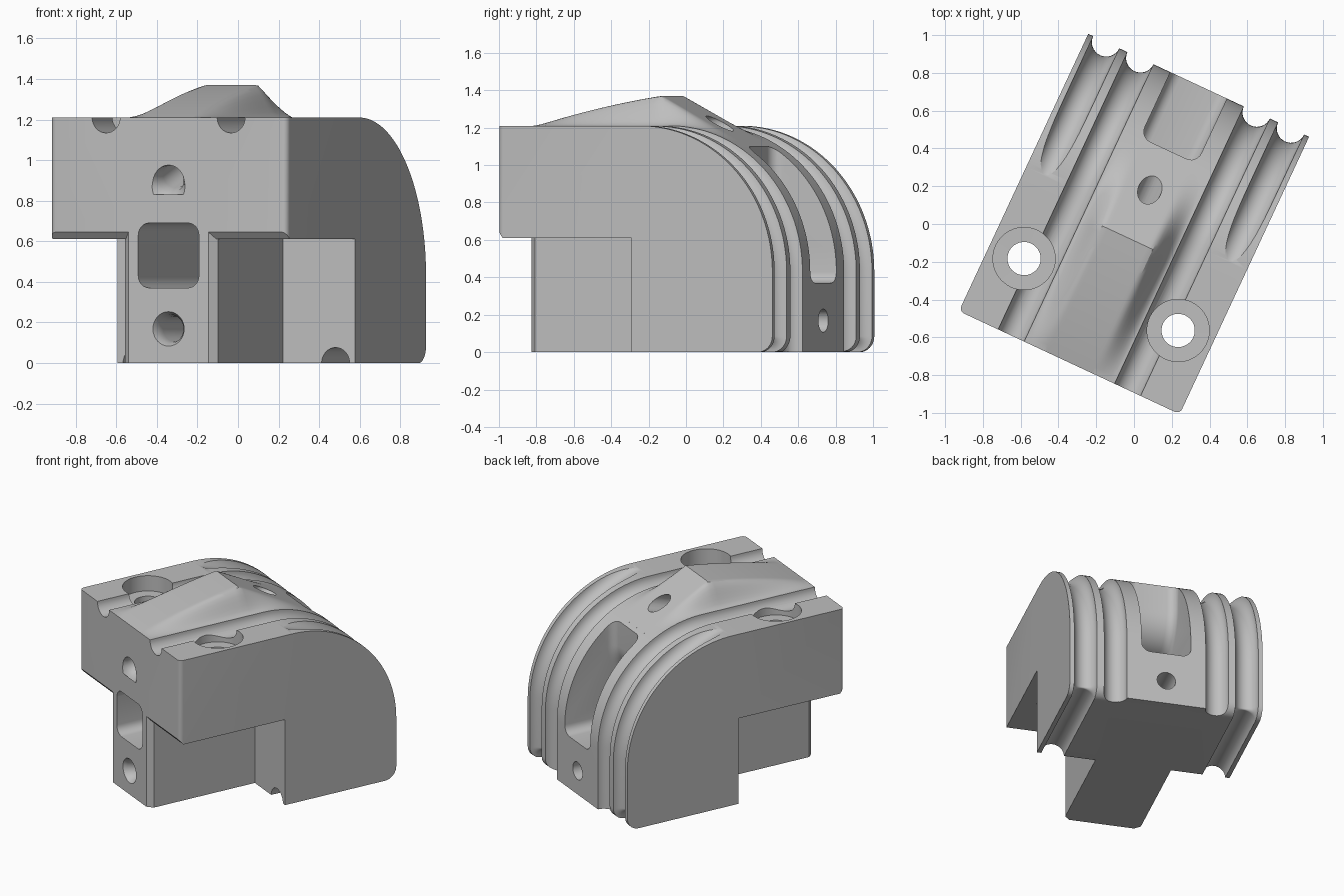
import bpy, bmesh, math
from mathutils import Matrix

cube = bpy.data.objects.get("Cube")
if cube:
    bpy.data.objects.remove(cube, do_unlink=True)

# Main dimensions, in the block's own frame (x width, y depth)
HALF_W, FRONT, BACK, TOP, STEP = 0.645, -0.81, 0.81, 1.21, 0.61
ARC_Y, ARC_Z, ARC_R = 0.03, 0.43, 0.78
FOOT_R, GROOVE_R = 0.085, 0.076

grey = bpy.data.materials.new("plain_grey")
grey.use_nodes = True
colour = (0.52, 0.52, 0.52, 1)
grey.diffuse_color = colour
grey.node_tree.nodes["Principled BSDF"].inputs["Base Color"].default_value = colour


def make(name, bm):
    bmesh.ops.recalc_face_normals(bm, faces=bm.faces)
    mesh = bpy.data.meshes.new(name)
    bm.to_mesh(mesh)
    bm.free()
    mesh.materials.append(grey)
    obj = bpy.data.objects.new(name, mesh)
    bpy.context.collection.objects.link(obj)
    return obj


def prism(points, axis, lo, hi):
    """Extrude an outline along x (points are y,z) or z (points are x,y)."""
    bm = bmesh.new()
    place = (lambda p, h: (h, *p)) if axis == "x" else (lambda p, h: (*p, h))
    rings = [[bm.verts.new(place(p, h)) for p in points] for h in (lo, hi)]
    for ring in rings:
        bm.faces.new(ring)
    for i in range(len(points)):
        j = (i + 1) % len(points)
        bm.faces.new((rings[0][i], rings[0][j], rings[1][j], rings[1][i]))
    bmesh.ops.recalc_face_normals(bm, faces=bm.faces)
    return bm


def tube(name, x, path, radii, sides=32):
    """Round cutter along a path in the y,z plane."""
    bm = bmesh.new()
    if not isinstance(radii, (list, tuple)):
        radii = [radii] * len(path)
    rings = []
    for i, (y, z) in enumerate(path):
        a, b = path[max(i - 1, 0)], path[min(i + 1, len(path) - 1)]
        ty, tz = b[0] - a[0], b[1] - a[1]
        length = math.hypot(ty, tz)
        ny, nz = -tz / length, ty / length
        ring = []
        for k in range(sides):
            t = math.tau * k / sides
            c, s = radii[i] * math.cos(t), radii[i] * math.sin(t)
            ring.append(bm.verts.new((x + c, y + s * ny, z + s * nz)))
        rings.append(ring)
    for r0, r1 in zip(rings, rings[1:]):
        for k in range(sides):
            m = (k + 1) % sides
            bm.faces.new((r0[k], r0[m], r1[m], r1[k]))
    bm.faces.new(rings[0])
    bm.faces.new(rings[-1])
    return make(name, bm)


def arc(cy, cz, r, start, end, n):
    steps = [math.radians(start + (end - start) * i / n) for i in range(n + 1)]
    return [(cy + r * math.cos(a), cz + r * math.sin(a)) for a in steps]


def combine(target, tool, operation):
    mod = target.modifiers.new(operation, "BOOLEAN")
    mod.operation, mod.solver, mod.object = operation, "EXACT", tool
    bpy.context.view_layer.objects.active = target
    bpy.ops.object.modifier_apply(modifier=mod.name)
    bpy.data.objects.remove(tool, do_unlink=True)


# Body: stepped block with a quarter-round back and a rounded foot
foot = arc(BACK - FOOT_R, FOOT_R, FOOT_R, -90, 0, 10)
dome = arc(ARC_Y, ARC_Z, ARC_R, 0, 90, 40)
outline = ([(FRONT, STEP + 0.035), (FRONT + 0.03, STEP), (-0.02, STEP), (-0.02, 0)]
           + foot + dome + [(FRONT, TOP)])
bm = prism(outline, "x", -HALF_W, HALF_W)
corners = [e for e in bm.edges
           if all(v.co.y < FRONT + 0.001 for v in e.verts)
           and abs(e.verts[0].co.x - e.verts[1].co.x) < 0.001]
bmesh.ops.bevel(bm, geom=corners, offset=0.03, segments=5, affect="EDGES", profile=0.5)
body = make("guide_block", bm)

# Square heel between the inner grooves
combine(body, make("heel", prism([(0.5, 0), (BACK, 0), (BACK, 0.3), (0.5, 0.3)],
                                 "x", -0.3, 0.3)), "UNION")

# Narrow chamfered neck under the overhang
W, C = 0.253, 0.036
neck = [(-W, 0.1), (-W, FRONT + C), (-W + C, FRONT),
        (W - C, FRONT), (W, FRONT + C), (W, 0.1)]
combine(body, make("neck", prism(neck, "z", 0, 0.8)), "UNION")


# Raised hump that ramps up from the front and runs tangent into the dome
def base_z(y):
    return TOP if y < ARC_Y else ARC_Z + math.sqrt(ARC_R ** 2 - (y - ARC_Y) ** 2)


def crest_z(y):
    peak, end = -0.08, 0.40
    if y < peak:
        t = (y - FRONT) / (peak - FRONT)
        return TOP + 0.16 * (1.35 * t - 0.35 * t * t)
    slope = (1.37 - base_z(end)) / (end - peak)
    return 1.37 - slope * (y - peak)


bm = bmesh.new()
xs = [-0.262 + 0.524 * i / 32 for i in range(33)]
ys = [FRONT + (-0.08 - FRONT) * i / 20 for i in range(20)]
ys += [-0.08 + 0.48 * i / 16 for i in range(17)]
grid = []
for y in ys:
    row = []
    for x in xs:
        t = min(max((0.262 - abs(x)) / 0.125, 0), 1)
        s = t * t * (3 - 2 * t)
        b = base_z(y) - 0.001
        row.append(bm.verts.new((x, y, b + (crest_z(y) - b) * s)))
    grid.append(row)
for r0, r1 in zip(grid, grid[1:]):
    for i in range(len(xs) - 1):
        bm.faces.new((r0[i], r0[i + 1], r1[i + 1], r1[i]))
rim = [e for e in bm.edges if e.is_boundary]
skirt = bmesh.ops.extrude_edge_only(bm, edges=rim)["geom"]
for v in [g for g in skirt if isinstance(g, bmesh.types.BMVert)]:
    v.co.z = 1.0
bmesh.ops.holes_fill(bm, edges=[e for e in bm.edges if e.is_boundary], sides=0)
combine(body, make("hump", bm), "UNION")

# Two grooves per side: inner over the full top, outer fading in and wrapping under
inner = [(-0.95, TOP)] + dome[::-1] + [(BACK, -0.1)]
fade = []
for i in range(41):
    a = 90 * i / 40
    lift = 0.08 * (max(a - 52, 0) / 38) ** 2
    fade += arc(ARC_Y, ARC_Z, ARC_R + lift, a, a, 1)[:1]
outer = [(-0.15, 0)] + foot + fade + [(-0.1, TOP + 0.09)]
for side in (-1, 1):
    combine(body, tube("inner_groove", side * 0.34, inner, GROOVE_R), "DIFFERENCE")
    combine(body, tube("outer_groove", side * 0.54, outer, GROOVE_R), "DIFFERENCE")
    # Counterbored screw hole through the overhang
    y = -0.412
    combine(body, tube("screw_hole", side * 0.45,
                       [(y, 0.5), (y, 1.1), (y, 1.101), (y, 1.4)],
                       [0.088, 0.088, 0.165, 0.165], 48), "DIFFERENCE")

# Rounded slot from the front, opening upward through the dome
slot = [(-1, 0.37), (1, 0.37), (1, 1.3), (0.43, 1.3)]
slot += arc(0.2, 0.92, 0.23, 0, -90, 12) + [(-1, 0.69)]
bm = prism(slot, "x", -0.165, 0.165)
edges = [e for e in bm.edges if abs(e.verts[0].co.x - e.verts[1].co.x) < 0.001]
bmesh.ops.bevel(bm, geom=edges, offset=0.06, segments=6, affect="EDGES",
                profile=0.5, clamp_overlap=False)
combine(body, make("slot", bm), "DIFFERENCE")

# Cord holes with flared mouths: one level through the foot, one rising to the hump
flare = [0.105, 0.085, 0.07, 0.062, 0.062]
depths = [-0.83, -0.81, -0.785, -0.74, 1.0]
combine(body, tube("lower_hole", 0, [(y, 0.168) for y in depths], flare), "DIFFERENCE")
depths[-1] = 0.5
combine(body, tube("upper_hole", 0, [(y, 0.9 + 0.32 * (y - FRONT)) for y in depths],
                   flare), "DIFFERENCE")

# Turn to the final heading and shade
body.data.transform(Matrix.Rotation(math.radians(-25), 4, "Z"))
bpy.ops.object.select_all(action="DESELECT")
body.select_set(True)
bpy.context.view_layer.objects.active = body
bpy.ops.object.shade_smooth_by_angle(angle=math.radians(30))
